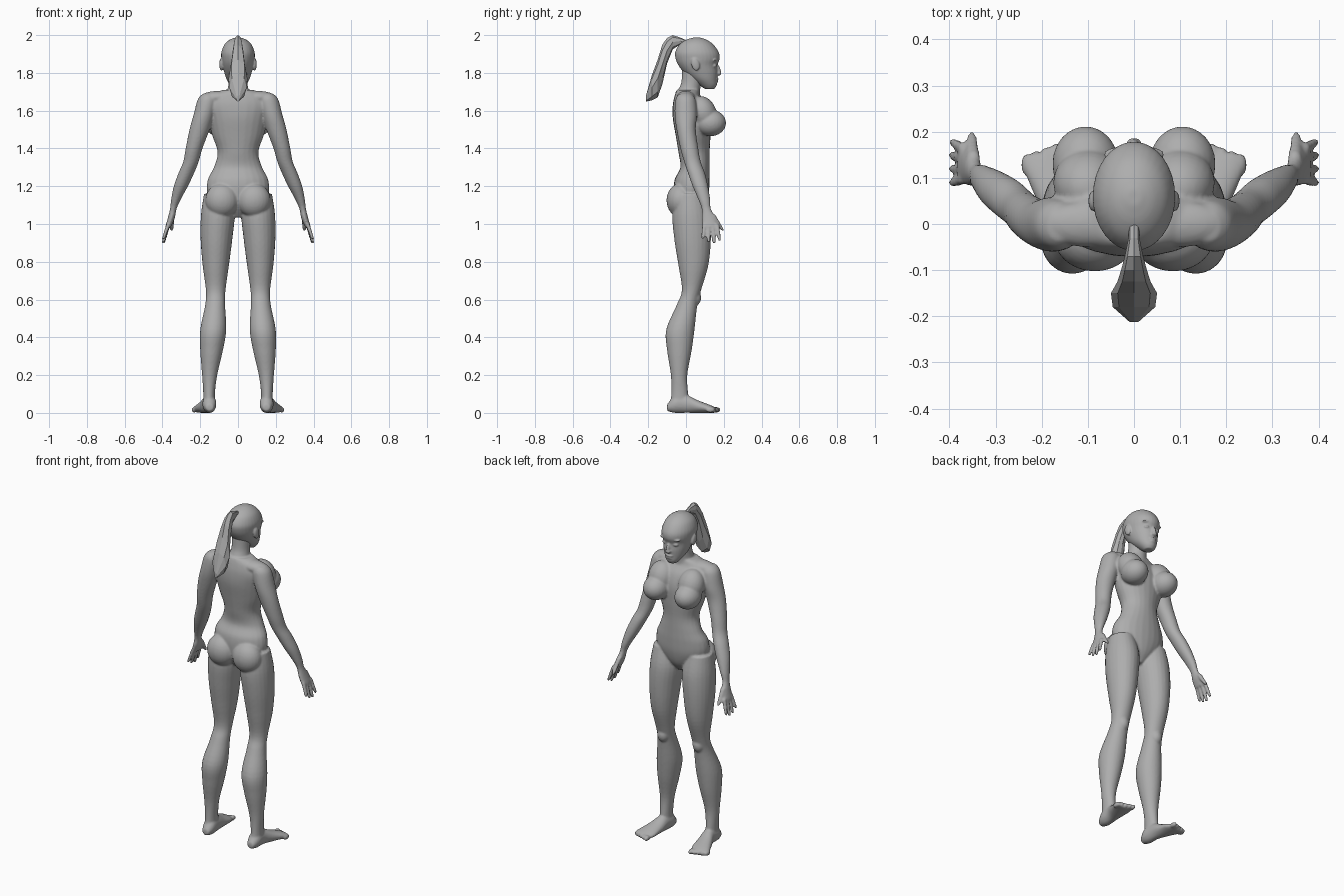
import bpy
import bmesh
from math import cos, sin, pi
from mathutils import Matrix, Vector

if "Cube" in bpy.data.objects:
    bpy.data.objects.remove(bpy.data.objects["Cube"], do_unlink=True)

grey = bpy.data.materials.new("plain grey")
grey.use_nodes = True
colour = (0.42, 0.42, 0.42, 1)
grey.diffuse_color = colour
grey.node_tree.nodes["Principled BSDF"].inputs["Base Color"].default_value = colour


def refine(rows, steps):
    """Catmull-Rom interpolation between the given cross-sections."""
    rows = [Vector(row) for row in rows]
    last = len(rows) - 1
    result = []
    for i in range(last):
        a, b, c, d = (rows[min(max(i + k, 0), last)] for k in (-1, 0, 1, 2))
        for s in range(steps):
            t = s / steps
            result.append(b + (c - a) * t / 2
                          + (a * 2 - b * 5 + c * 4 - d) * t * t / 2
                          + (b * 3 - a - c * 3 + d) * t * t * t / 2)
    return result + [rows[-1]]


def loft(bm, rows, axis="z", sides=24, steps=5, flip=1):
    """Skin oval sections; each row is position, x min, x max, then min, max of the third axis."""
    rings = []
    for pos, x0, x1, v0, v1 in refine(rows, steps):
        ring = []
        for k in range(sides):
            angle = 2 * pi * k / sides
            x = flip * ((x0 + x1) / 2 + (x1 - x0) / 2 * cos(angle))
            v = (v0 + v1) / 2 + (v1 - v0) / 2 * sin(angle)
            ring.append(bm.verts.new((x, v, pos) if axis == "z" else (x, pos, v)))
        rings.append(ring)
    for low, high in zip(rings, rings[1:]):
        for k in range(sides):
            n = (k + 1) % sides
            bm.faces.new((low[k], low[n], high[n], high[k]))
    bm.faces.new(rings[0])
    bm.faces.new(rings[-1])


def centred(rows):
    """Turn half widths into symmetric sections."""
    return [(p, -half, half, v0, v1) for p, half, v0, v1 in rows]


def blob(bm, centre, radii, flip=1, tilt=0):
    x, y, z = centre
    place = (Matrix.Translation((flip * x, y, z)) @ Matrix.Rotation(tilt, 4, "X")
             @ Matrix.Diagonal((*radii, 1)))
    bmesh.ops.create_uvsphere(bm, u_segments=24, v_segments=16, radius=1, matrix=place)


def rod(bm, start, end, r0, r1, flip):
    """Tapered digit with a rounded tip."""
    rows = []
    for t, r in ((0, r0), (0.5, (r0 + r1) / 2), (0.9, r1), (1, r1 / 2)):
        x, y, z = Vector(start).lerp(Vector(end), t)
        rows.append((z, x - r, x + r, y - r, y + r))
    loft(bm, rows, sides=12, steps=3, flip=flip)


def finish(name, bm, voxel=None):
    bmesh.ops.recalc_face_normals(bm, faces=bm.faces)
    mesh = bpy.data.meshes.new(name)
    bm.to_mesh(mesh)
    bm.free()
    mesh.materials.append(grey)
    obj = bpy.data.objects.new(name, mesh)
    bpy.context.collection.objects.link(obj)
    if voxel:
        fuse = obj.modifiers.new("fuse", "REMESH")
        fuse.mode = "VOXEL"
        fuse.voxel_size = voxel
        fuse.use_smooth_shade = True
        soften = obj.modifiers.new("soften", "SMOOTH")
        soften.factor = 0.5
        soften.iterations = 4
        mesh.shade_smooth()
    return obj


# Torso and neck
body = bmesh.new()
loft(body, centred([
    (1.035, .03, -.01, .06), (1.09, .1, -.05, .1), (1.16, .16, -.065, .12),
    (1.235, .16, -.06, .125), (1.3, .128, -.03, .125), (1.38, .108, -.04, .125),
    (1.47, .137, -.055, .13), (1.56, .16, -.07, .13), (1.63, .18, -.07, .11),
    (1.68, .15, -.06, .075), (1.71, .08, -.05, .07)]))
loft(body, centred([(1.64, .07, -.06, .08), (1.7, .058, -.045, .075),
                    (1.75, .05, -.025, .08), (1.83, .05, -.02, .09)]))

for side in (1, -1):
    # Chest, seat and collar
    blob(body, (.105, .13, 1.535), (.072, .082, .07), side)
    blob(body, (.1, .09, 1.59), (.075, .07, .09), side, .4)
    blob(body, (.085, -.03, 1.125), (.088, .073, .09), side)
    blob(body, (.1, .0, 1.67), (.1, .05, .035), side)

    # Leg
    loft(body, [
        (1.16, .04, .18, -.05, .1), (1.05, .018, .196, -.072, .128),
        (.92, .03, .198, -.062, .132), (.78, .048, .187, -.04, .118),
        (.65, .066, .17, -.022, .08), (.57, .068, .174, -.05, .06),
        (.44, .062, .2, -.105, .045), (.33, .08, .2, -.1, .03),
        (.2, .11, .19, -.08, .007), (.1, .122, .184, -.078, .012),
        (.03, .118, .186, -.085, .02)], flip=side)
    blob(body, (.118, .045, .61), (.035, .035, .045), side)

    # Foot and toes
    loft(body, [
        (-.1, .13, .17, .01, .045), (-.06, .115, .187, 0, .09),
        (0, .118, .19, 0, .095), (.06, .12, .215, 0, .068),
        (.12, .125, .24, 0, .045), (.15, .14, .24, 0, .032)], axis="y", flip=side)
    for toe in range(5):
        blob(body, (.148 + toe * .021, .16 - toe * .008, .016),
             (.013, .024, .015), side)

    # Arm down to the palm
    loft(body, [
        (1.69, .14, .185, -.035, .025), (1.66, .11, .213, -.055, .05),
        (1.58, .125, .235, -.06, .058), (1.5, .15, .257, -.05, .052),
        (1.4, .188, .277, -.03, .065), (1.33, .208, .29, -.01, .078),
        (1.27, .232, .315, .01, .1), (1.2, .265, .34, .035, .117),
        (1.13, .303, .354, .065, .128), (1.08, .325, .36, .083, .132),
        (1.03, .335, .372, .083, .16), (.985, .355, .385, .085, .168)], flip=side)

    # Fingers and thumb
    for finger, length in enumerate((.07, .088, .095, .08)):
        y = .097 + finger * .022
        rod(body, (.368, y, 1), (.396, y + (finger - 1) * .008, .99 - length),
            .012, .009, side)
    rod(body, (.348, .14, 1.05), (.352, .195, .965), .015, .01, side)
finish("body", body, .006)

# Head with facial features
head = bmesh.new()
loft(head, centred([
    (1.715, .025, .1, .15), (1.735, .042, .07, .163), (1.765, .06, .03, .165),
    (1.8, .072, -.01, .168), (1.84, .082, -.04, .166), (1.875, .088, -.055, .178),
    (1.91, .088, -.057, .173), (1.95, .072, -.035, .145),
    (1.975, .045, .0, .11), (1.987, .015, .04, .075)]), sides=32)
blob(head, (0, .168, 1.815), (.011, .016, .032), tilt=.25)
blob(head, (0, .173, 1.797), (.017, .014, .011))
blob(head, (0, .16, 1.768), (.025, .013, .007))
blob(head, (0, .158, 1.754), (.021, .013, .007))
for side in (1, -1):
    blob(head, (.034, .15, 1.838), (.018, .013, .01), side)
    blob(head, (.036, .151, 1.868), (.03, .016, .008), side)
    blob(head, (.088, .05, 1.845), (.011, .022, .035), side, .25)
finish("head", head, .0045)

# Ponytail with a faceted, flaring end
tail = bmesh.new()
loft(tail, centred([
    (.02, .012, 1.94, 1.965), (-.03, .012, 1.95, 1.987), (-.07, .02, 1.925, 2),
    (-.1, .028, 1.85, 1.985), (-.125, .036, 1.74, 1.95), (-.15, .05, 1.67, 1.87),
    (-.18, .046, 1.655, 1.79), (-.212, .01, 1.648, 1.68)]),
    axis="y", sides=8, steps=1)
finish("ponytail", tail)
